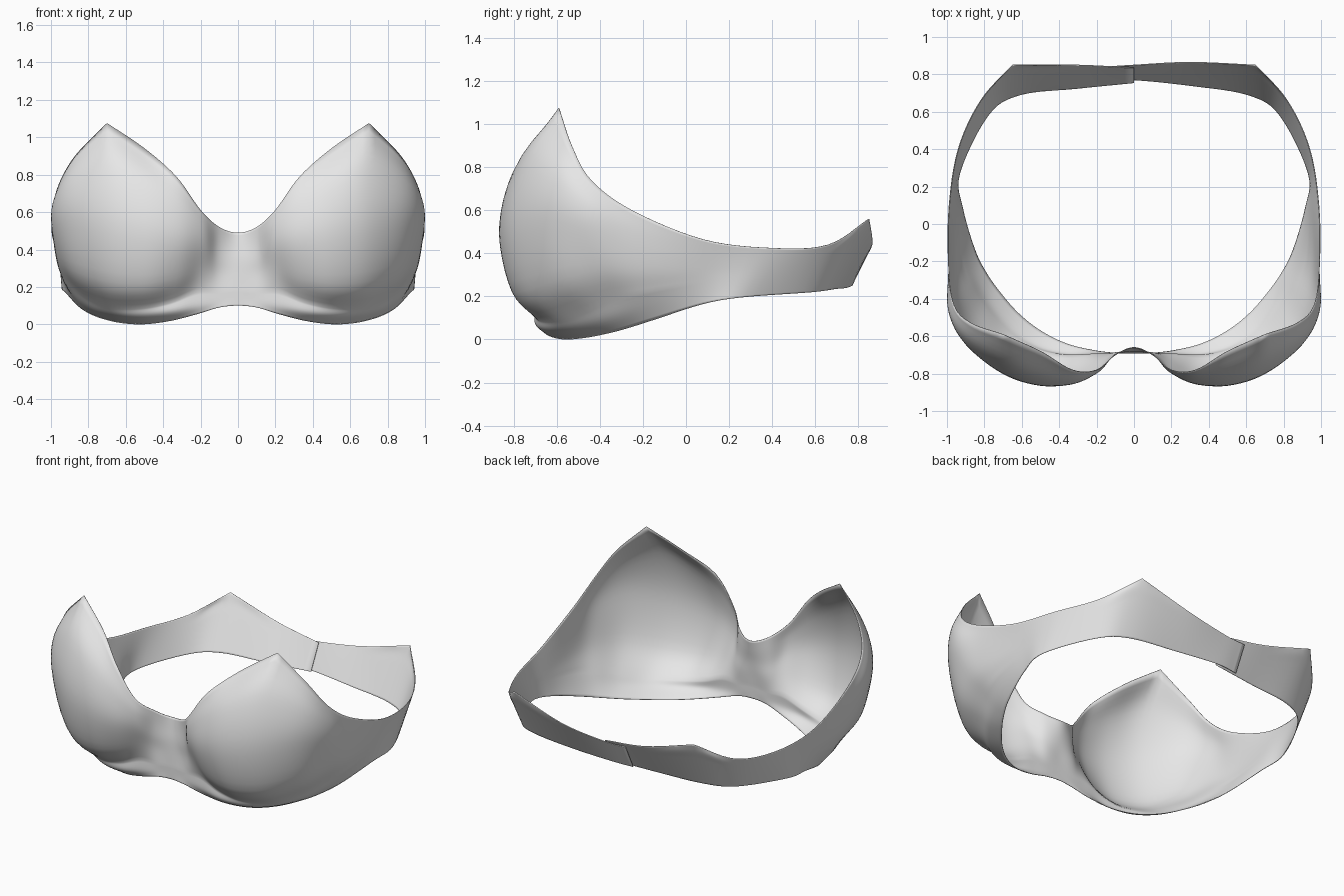
import bpy
import bmesh
from mathutils import Vector

cube = bpy.data.objects.get("Cube")
if cube:
    bpy.data.objects.remove(cube, do_unlink=True)

# Fabric colour
fabric = bpy.data.materials.new("light_grey_fabric")
fabric.use_nodes = True
grey = (0.8, 0.8, 0.8, 1.0)
fabric.diffuse_color = grey
fabric.node_tree.nodes["Principled BSDF"].inputs["Base Color"].default_value = grey

# Rails of the left half, from the front centre round to the back centre.
# Hem and top edge run all the way; the other rails shape the cup.
hem = [(0, -.69, .10), (.1, -.69, .09), (.22, -.675, .055), (.36, -.64, .02),
       (.5, -.57, .002), (.62, -.475, .008), (.72, -.36, .03), (.79, -.26, .057),
       (.85, -.14, .095), (.915, .08, .165), (.932, .27, .197), (.78, .58, .22),
       (.61, .69, .235), (.3, .74, .24), (0, .77, .25)]
under_band = [(0, -.69, .14), (.1, -.69, .125), (.22, -.695, .1), (.36, -.695, .065),
              (.51, -.65, .045), (.645, -.56, .048), (.76, -.43, .075),
              (.835, -.31, .115), (.89, -.17, .16)]
crease = [(0, -.69, .18), (.11, -.69, .17), (.22, -.695, .17), (.36, -.7, .115),
          (.51, -.675, .085), (.67, -.59, .085), (.79, -.46, .125), (.87, -.34, .18),
          (.925, -.19, .22)]
lower_cup = [(0, -.685, .27), (.11, -.69, .27), (.2, -.74, .3), (.33, -.79, .25),
             (.5, -.805, .22), (.69, -.74, .23), (.86, -.59, .28), (.94, -.41, .32),
             (.96, -.21, .31)]
full_cup = [(0, -.68, .35), (.11, -.7, .36), (.19, -.78, .42), (.32, -.85, .45),
            (.5, -.863, .5), (.7, -.8, .55), (.89, -.65, .56), (.98, -.47, .51),
            (.98, -.24, .41)]
upper_cup = [(0, -.67, .42), (.105, -.7, .45), (.19, -.79, .52), (.32, -.835, .63),
             (.5, -.81, .76), (.7, -.735, .85), (.9, -.61, .76), (.99, -.46, .63),
             (.99, -.25, .51)]
top_edge = [(0, -.66, .49), (.1, -.7, .52), (.2, -.78, .61), (.33, -.78, .79),
            (.5, -.68, .94), (.7, -.59, 1.075), (.87, -.53, .9), (.96, -.44, .74),
            (.99, -.25, .6), (.99, .08, .465), (.94, .4, .425), (.82, .66, .44),
            (.65, .85, .56), (.3, .865, .455), (0, .85, .41)]
rails = [hem, under_band, crease, lower_cup, full_cup, upper_cup, top_edge]
CENTRE = len(hem) - 1
FRONT_TIP, BACK_TIP = 5, 12


def spline(points, steps, corners=()):
    """Smooth curve through the points, with sharp turns at the corners."""
    last = len(points) - 1
    out = []
    for i in range(last):
        a, b = points[i], points[i + 1]
        before = points[i - 1] if i > 0 and i not in corners else a
        after = points[i + 2] if i + 1 < last and i + 1 not in corners else b
        ta = (b - before) * (0.5 if before is not a else 1)
        tb = (after - a) * (0.5 if after is not b else 1)
        for k in range(steps):
            t = k / steps
            s = 1 - t
            out.append(a * (s * s * (1 + 2 * t)) + b * (t * t * (3 - 2 * t))
                       + ta * (t * s * s) - tb * (t * t * s))
    out.append(points[-1])
    return out


def full_rail(row):
    """Fill in the plain wing, mirror the half and add the closure overlap."""
    half = [Vector(p) for p in rails[row]]
    for i in range(len(half), len(hem)):
        half.append(Vector(hem[i]).lerp(Vector(top_edge[i]), row / (len(rails) - 1)))
    mirrored = [Vector((-p.x, p.y, p.z)) for p in half[1:]]
    for p in mirrored[-2:]:
        p.y -= .015          # this end lies inside the other one
    tail = half[-1] + Vector((-.15, -.01, -.003))
    return mirrored[::-1] + half + [tail]


# Loft the rails into one continuous sheet, creased where cup meets band
tips = [CENTRE + side * tip for side in (-1, 1) for tip in (FRONT_TIP, BACK_TIP)]
curves = [spline(full_rail(r), 6, tips if r == len(rails) - 1 else ())
          for r in range(len(rails))]
bm = bmesh.new()
seam_row = rails.index(crease)
grid = [[bm.verts.new(p) for p in spline(list(column), 5, (seam_row,))]
        for column in zip(*curves)]
for left, right in zip(grid, grid[1:]):
    for j in range(len(left) - 1):
        bm.faces.new((left[j], right[j], right[j + 1], left[j + 1]))
bmesh.ops.recalc_face_normals(bm, faces=bm.faces)
mesh = bpy.data.meshes.new("cups_and_band")
bm.to_mesh(mesh)
bm.free()
mesh.materials.append(fabric)
garment = bpy.data.objects.new("cups_and_band", mesh)
bpy.context.collection.objects.link(garment)

# Thin cloth thickness
cloth = garment.modifiers.new("cloth_thickness", "SOLIDIFY")
cloth.thickness = .004
cloth.offset = 0

bpy.context.view_layer.objects.active = garment
garment.select_set(True)
bpy.ops.object.shade_smooth_by_angle(angle=.7)
